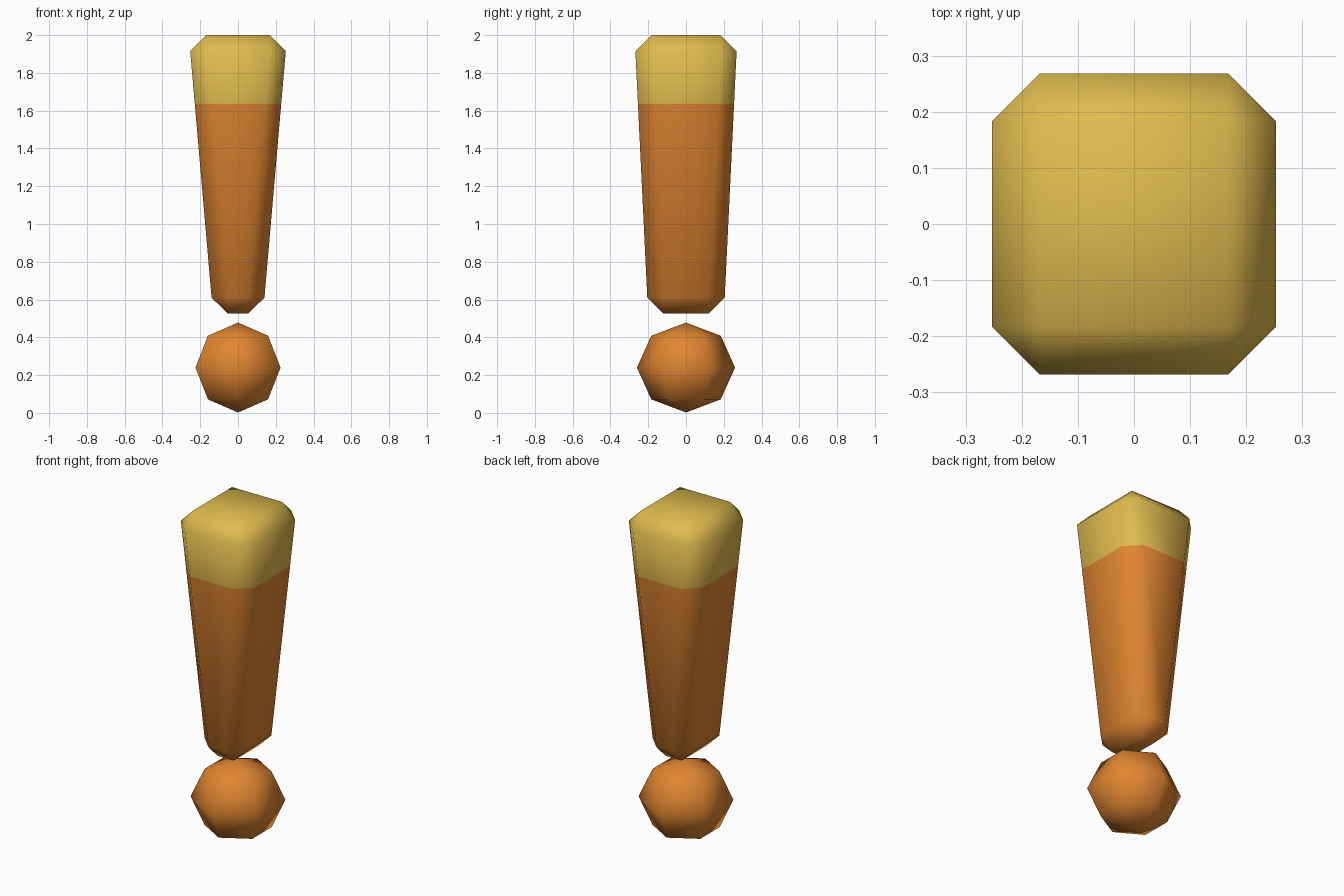
import bpy, bmesh
from mathutils import Matrix

if "Cube" in bpy.data.objects:
    bpy.data.objects.remove(bpy.data.objects["Cube"])


def material(name, rgb):
    m = bpy.data.materials.new(name)
    m.diffuse_color = (*rgb, 1)
    m.use_nodes = True
    m.node_tree.nodes["Principled BSDF"].inputs["Base Color"].default_value = m.diffuse_color
    return m


orange = material("orange", (0.745, 0.235, 0.030))
yellow = material("yellow", (0.730, 0.490, 0.076))


def finish(bm, name, mats):
    bmesh.ops.recalc_face_normals(bm, faces=bm.faces)
    for f in bm.faces:
        f.smooth = True
    mesh = bpy.data.meshes.new(name)
    bm.to_mesh(mesh)
    bm.free()
    for m in mats:
        mesh.materials.append(m)
    obj = bpy.data.objects.new(name, mesh)
    bpy.context.collection.objects.link(obj)
    return obj


# Tapered bar with chamfered edges and cut corners
bm = bmesh.new()
ends = [  # face height, rim height, half width, half depth, chamfer
    (2.0, 1.915, 0.253, 0.268, 0.085),
    (0.525, 0.61, 0.14, 0.205, 0.087),
]
for face_z, rim_z, hx, hy, c in ends:
    for sx in (-1, 1):
        for sy in (-1, 1):
            for x, y, z in ((hx - c, hy - c, face_z), (hx, hy - c, rim_z), (hx - c, hy, rim_z)):
                bm.verts.new((sx * x, sy * y, z))
bmesh.ops.convex_hull(bm, input=bm.verts[:])
bmesh.ops.dissolve_limit(bm, angle_limit=0.03, verts=bm.verts[:], edges=bm.edges[:])

# Yellow cap: cut the bar and colour the faces above the cut
cap_z = 1.635
bmesh.ops.bisect_plane(bm, geom=bm.verts[:] + bm.edges[:] + bm.faces[:],
                       plane_co=(0, 0, cap_z), plane_no=(0, 0, 1))
for f in bm.faces:
    f.material_index = int(f.calc_center_median().z > cap_z)
finish(bm, "tapered_bar", [orange, yellow])

# Six-sided low-poly ball underneath, with corners pointing along y
bm = bmesh.new()
bmesh.ops.create_uvsphere(bm, u_segments=6, v_segments=4, radius=1)
corner = max(bm.verts, key=lambda v: v.co.y)
if corner.co.y < 0.99:
    bmesh.ops.rotate(bm, verts=bm.verts, matrix=Matrix.Rotation(0.5235988, 3, 'Z'))
bmesh.ops.scale(bm, vec=(0.26, 0.26, 0.238), verts=bm.verts)
bmesh.ops.translate(bm, vec=(0, 0, 0.24), verts=bm.verts)
finish(bm, "dot_ball", [orange])
